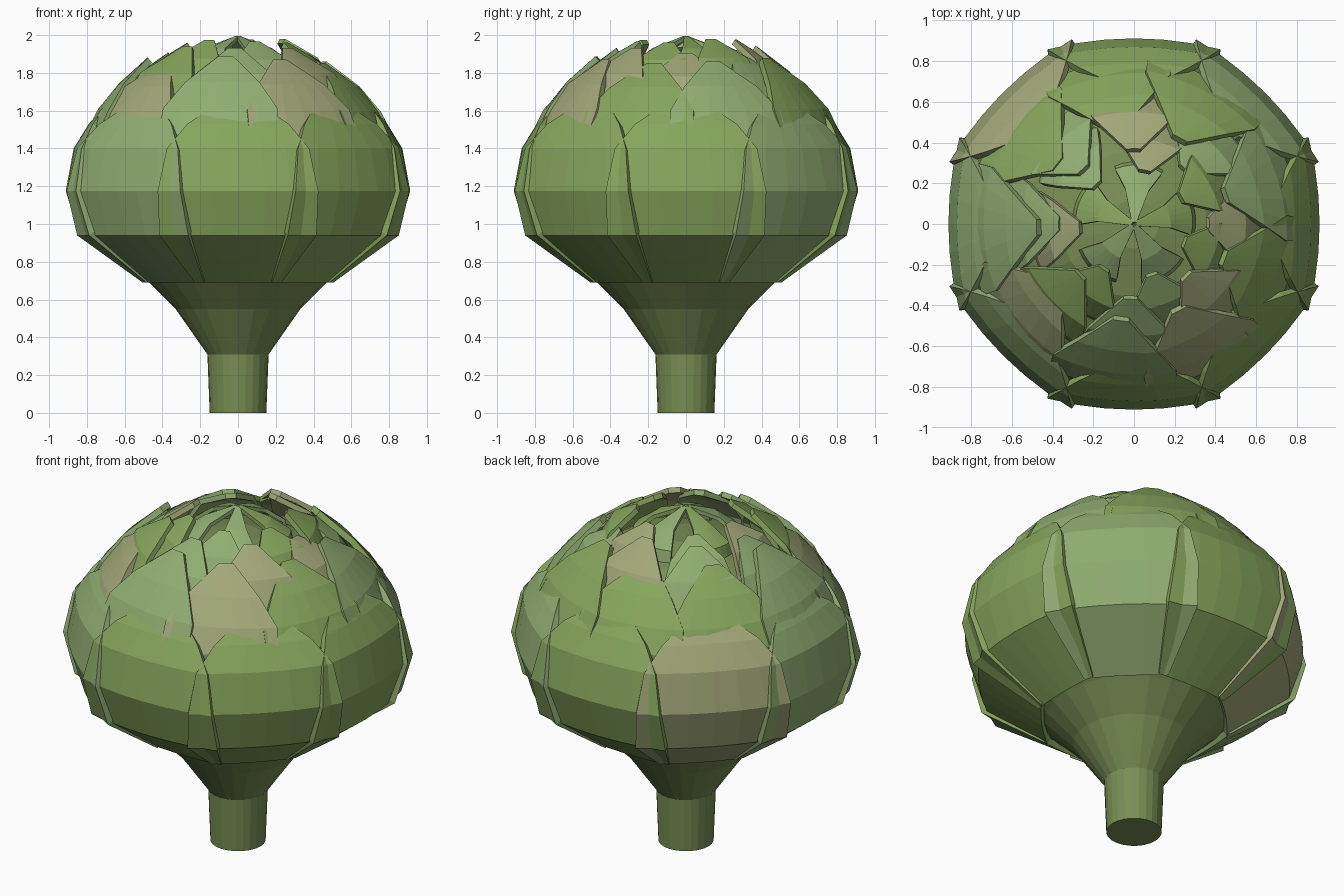
import bpy, math, random

if "Cube" in bpy.data.objects:
    bpy.data.objects.remove(bpy.data.objects["Cube"])
random.seed(4)

def material(name, rgb):
    m = bpy.data.materials.new(name)
    m.diffuse_color = (*rgb, 1)
    m.use_nodes = True
    m.node_tree.nodes["Principled BSDF"].inputs["Base Color"].default_value = m.diffuse_color
    return m

stem_mat = material("stem_green", (0.19, 0.27, 0.09))
leaf_mats = [material("leaf_green", (0.24, 0.38, 0.11)),
             material("leaf_light", (0.28, 0.42, 0.17)),
             material("leaf_tan", (0.36, 0.39, 0.19))]

def make_object(name, verts, faces, mat):
    me = bpy.data.meshes.new(name)
    me.from_pydata(verts, [], faces)
    me.materials.append(mat)
    ob = bpy.data.objects.new(name, me)
    bpy.context.collection.objects.link(ob)
    return ob

def lathe(name, profile, n, mat):
    verts = [(r * math.cos(2 * math.pi * k / n), r * math.sin(2 * math.pi * k / n), z)
             for r, z in profile for k in range(n)]
    faces = [(i * n + k, i * n + (k + 1) % n, (i + 1) * n + (k + 1) % n, (i + 1) * n + k)
             for i in range(len(profile) - 1) for k in range(n)]
    faces.append(tuple(reversed(range(n))))
    faces.append(tuple(range((len(profile) - 1) * n, len(profile) * n)))
    return make_object(name, verts, faces, mat)

# stem with flared heart underneath the leaves
lathe("stem_and_heart", [(0.15, 0), (0.162, 0.31), (0.33, 0.55), (0.48, 0.70), (0.78, 0.94),
                         (0.85, 1.17), (0.80, 1.40), (0.60, 1.62), (0.36, 1.77), (0.12, 1.83)],
      24, stem_mat)

def leaf(name, angle, rows, bend, mat, thick, lift=0.0, cols=6):
    """Curved bract: rows of (radius, height, half width), flatter than the bulb."""
    ca, sa = math.cos(angle), math.sin(angle)
    verts, faces = [], []
    for i, (r, z, w) in enumerate(rows):
        z += lift * i / (len(rows) - 1)
        for j in range(cols + 1):
            a = (2 * j / cols - 1) * w / bend
            t, d = bend * math.sin(a), r - bend * (1 - math.cos(a))
            verts.append((d * ca - t * sa, d * sa + t * ca, z))
    n = cols + 1
    for i in range(len(rows) - 1):
        for j in range(cols):
            faces.append((i * n + j, i * n + j + 1, (i + 1) * n + j + 1, (i + 1) * n + j))
    ob = make_object(name, verts, faces, mat)
    s = ob.modifiers.new("thickness", "SOLIDIFY")
    s.thickness, s.offset = thick, -1

# rings of leaves: name, count, start angle, bend radius, thickness, rows
rings = [
    ("outer_leaf", 8, 0, 1.7, 0.035,
     [(0.50, 0.69, 0.23), (0.84, 0.94, 0.42), (0.912, 1.175, 0.43),
      (0.87, 1.40, 0.38), (0.79, 1.53, 0.27), (0.67, 1.67, 0.06)]),
    ("second_leaf", 9, 20, 1.0, 0.035,
     [(0.80, 1.30, 0.30), (0.81, 1.47, 0.33), (0.74, 1.60, 0.31),
      (0.63, 1.73, 0.20), (0.48, 1.86, 0.04)]),
    ("third_leaf", 8, 0, 0.75, 0.03,
     [(0.66, 1.50, 0.24), (0.64, 1.65, 0.26), (0.55, 1.79, 0.20), (0.37, 1.92, 0.035)]),
    ("fourth_leaf", 7, 30, 0.6, 0.03,
     [(0.52, 1.60, 0.18), (0.50, 1.74, 0.20), (0.42, 1.86, 0.15), (0.27, 1.95, 0.03)]),
    ("crown_leaf", 5, 13, 0.25, 0.022,
     [(0.32, 1.72, 0.13), (0.29, 1.85, 0.12), (0.18, 1.93, 0.06), (0.01, 1.995, 0.012)]),
]
for name, count, start, bend, thick, rows in rings:
    loose = name in ("second_leaf", "third_leaf", "fourth_leaf")
    for k in range(count):
        jitter = random.uniform(-3, 3) if loose else 0
        lift = random.uniform(-0.02, 0.03) if loose else 0
        leaf(f"{name}_{k + 1}", math.radians(start + 360 * k / count + jitter), rows, bend,
             random.choice(leaf_mats), thick, lift)
